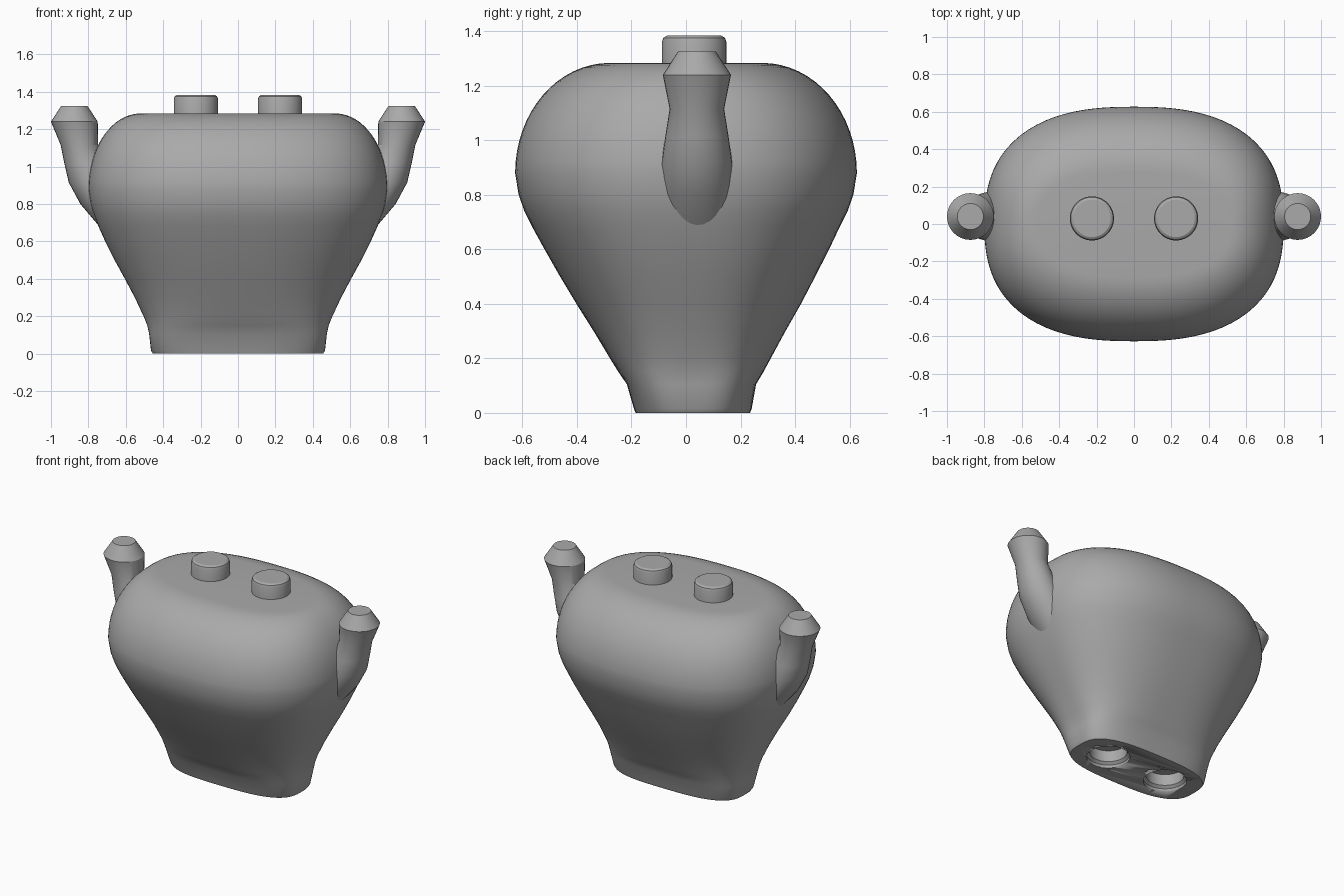
import bpy, bmesh, math

cube = bpy.data.objects.get("Cube")
if cube:
    bpy.data.objects.remove(cube)

grey = bpy.data.materials.new("plain_grey")
grey.use_nodes = True
grey.diffuse_color = (0.4, 0.4, 0.4, 1)
grey.node_tree.nodes["Principled BSDF"].inputs["Base Color"].default_value = (0.4, 0.4, 0.4, 1)


def oval(rx, ry, cx, cy, z, n, count):
    """Superellipse ring; n = 2 is a plain ellipse."""
    ring = []
    for i in range(count):
        a = 2 * math.pi * i / count
        c, s = math.cos(a), math.sin(a)
        r = (abs(c) ** n + abs(s) ** n) ** (-1 / n)
        ring.append((cx + rx * r * c, cy + ry * r * s, z))
    return ring


def loft(name, rings, angle=30):
    """Skin a stack of rings, listed bottom to top, and cap both ends."""
    bm = bmesh.new()
    rows = [[bm.verts.new(p) for p in ring] for ring in rings]
    for low, high in zip(rows, rows[1:]):
        for i in range(len(low)):
            j = (i + 1) % len(low)
            bm.faces.new((low[i], low[j], high[j], high[i]))
    bm.faces.new(rows[0][::-1])
    bm.faces.new(rows[-1])
    bmesh.ops.recalc_face_normals(bm, faces=bm.faces)
    mesh = bpy.data.meshes.new(name)
    bm.to_mesh(mesh)
    bm.free()
    obj = bpy.data.objects.new(name, mesh)
    bpy.context.collection.objects.link(obj)
    mesh.materials.append(grey)
    bpy.ops.object.select_all(action='DESELECT')
    obj.select_set(True)
    bpy.context.view_layer.objects.active = obj
    bpy.ops.object.shade_smooth_by_angle(angle=math.radians(angle))
    return obj


def turned(name, profile, x, y, count=48):
    """Round part from (radius, height) pairs."""
    return loft(name, [oval(r, r, x, y, z, 2, count) for r, z in profile])


# Body: tapering lower half (z, half width, half depth, y centre, squareness)
lower = [
    (0, .455, .21, .025, 3), (.015, .465, .216, .025, 3),
    (.105, .475, .237, .02, 3.4), (.15, .485, .266, .018, 3.1),
    (.2, .505, .295, .016, 2.8), (.3, .552, .352, .013, 2.6),
    (.4, .605, .412, .01, 2.5), (.5, .66, .468, .006, 2.5),
    (.6, .71, .522, .003, 2.5), (.68, .746, .563, 0, 2.5),
    (.74, .77, .593, 0, 2.5), (.8, .788, .614, 0, 2.5),
]
rings = [oval(rx, ry, 0, cy, z, n, 96) for z, rx, ry, cy, n in lower]

# Body: rounded shoulder up to the flat top
STEPS = 16
for i in range(STEPS + 1):
    a = math.pi / 2 * i / STEPS
    c, s = math.cos(a), math.sin(a)
    rings.append(oval(.52 + .28 * c, .28 + .347 * c, 0, 0, .88 + .404 * s, 2.5, 96))
body = loft("body", rings)

# Arm outline: (x centre, height, radius)
arm = [(.62, .69, .13), (.715, .8, .128), (.775, .915, .13),
       (.812, 1.015, .116), (.848, 1.115, .1), (.875, 1.24, .125), (.875, 1.325, .07)]

for side, word in ((1, "left"), (-1, "right")):
    # Peg on the top with a rounded rim
    turned(word + "_peg", [(.118, 1.25), (.118, 1.362), (.113, 1.376), (.1, 1.384)],
           side * .225, .03)
    # Arm with flared wrist
    loft(word + "_arm", [oval(r, r, side * x, .04, z, 2, 32) for x, z, r in arm], 25)
    # Stepped socket cut into the underside
    cutter = turned(word + "_socket_cutter",
                    [(.132, -.05), (.132, .02), (.115, .035), (.115, .11)],
                    side * .225, .025)
    cutter.hide_render = True
    cutter.hide_set(True)
    cut = body.modifiers.new(word + "_socket", 'BOOLEAN')
    cut.operation = 'DIFFERENCE'
    cut.solver = 'EXACT'
    cut.object = cutter
